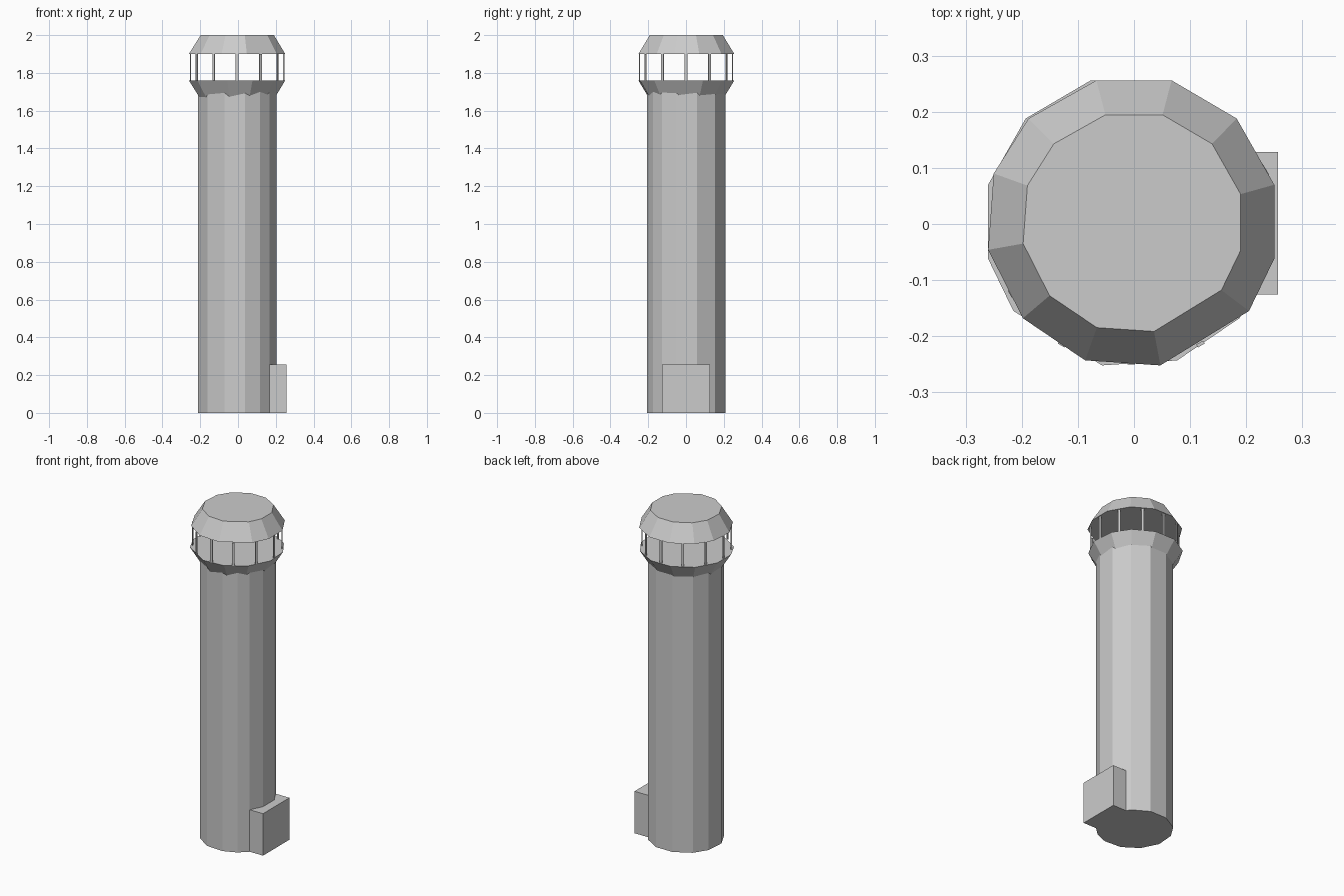
import bpy, bmesh, math
from mathutils import Matrix

if "Cube" in bpy.data.objects:
    bpy.data.objects.remove(bpy.data.objects["Cube"])

grey = bpy.data.materials.new("plain grey")
grey.diffuse_color = (0.6, 0.6, 0.6, 1)
grey.use_nodes = True
grey.node_tree.nodes["Principled BSDF"].inputs["Base Color"].default_value = grey.diffuse_color

# Slightly irregular outline shared by roof, gallery and shaft
OUTLINE = [(0.067, 0.256), (-0.067, 0.256), (-0.188, 0.188), (-0.25, 0.09),
           (-0.26, -0.046), (-0.198, -0.168), (-0.087, -0.243),
           (0.047, -0.252), (0.205, -0.155), (0.25, -0.062),
           (0.25, 0.07), (0.183, 0.188)]
# the shaft has one extra corner
SHAFT = OUTLINE[:8] + [(0.143, -0.213)] + OUTLINE[8:]


def finish(name, bm):
    bmesh.ops.recalc_face_normals(bm, faces=bm.faces[:])
    me = bpy.data.meshes.new(name)
    bm.to_mesh(me)
    bm.free()
    me.materials.append(grey)
    ob = bpy.data.objects.new(name, me)
    bpy.context.collection.objects.link(ob)
    return ob


def loft(name, outline, z0, s0, z1, s1):
    """Capped prism from a scaled outline at z0 to one at z1."""
    bm = bmesh.new()
    a = [bm.verts.new((x * s0, y * s0, z0)) for x, y in outline]
    b = [bm.verts.new((x * s1, y * s1, z1)) for x, y in outline]
    n = len(outline)
    for i in range(n):
        j = (i + 1) % n
        bm.faces.new((a[i], a[j], b[j], b[i]))
    bm.faces.new(a[::-1])
    bm.faces.new(b)
    return finish(name, bm)


# Shaft
loft("tower_shaft", SHAFT, 0, 0.815, 1.74, 0.815)

# Gallery base is the roof shape flipped over, roof sits above the opening
flipped = [(-x - 0.01, y) for x, y in OUTLINE]
loft("gallery_base", flipped, 1.66, 0.76, 1.76, 1.0)
loft("roof", OUTLINE, 1.90, 1.0, 2.0, 0.76)

# Thin window posts around the open gallery
bm = bmesh.new()
for k in range(12):
    m = (Matrix.Translation((-0.005, 0, 1.83))
         @ Matrix.Rotation(math.radians(30 * k), 4, 'Z')
         @ Matrix.Translation((0.247, 0, 0))
         @ Matrix.Diagonal((0.006, 0.014, 0.14, 1)))
    bmesh.ops.create_cube(bm, size=1, matrix=m)
finish("window_posts", bm)

# Entrance block at the foot
bm = bmesh.new()
bmesh.ops.create_cube(bm, size=1, matrix=Matrix.Translation((0.203, 0.001, 0.1275))
                      @ Matrix.Diagonal((0.107, 0.254, 0.255, 1)))
finish("entrance_block", bm)
